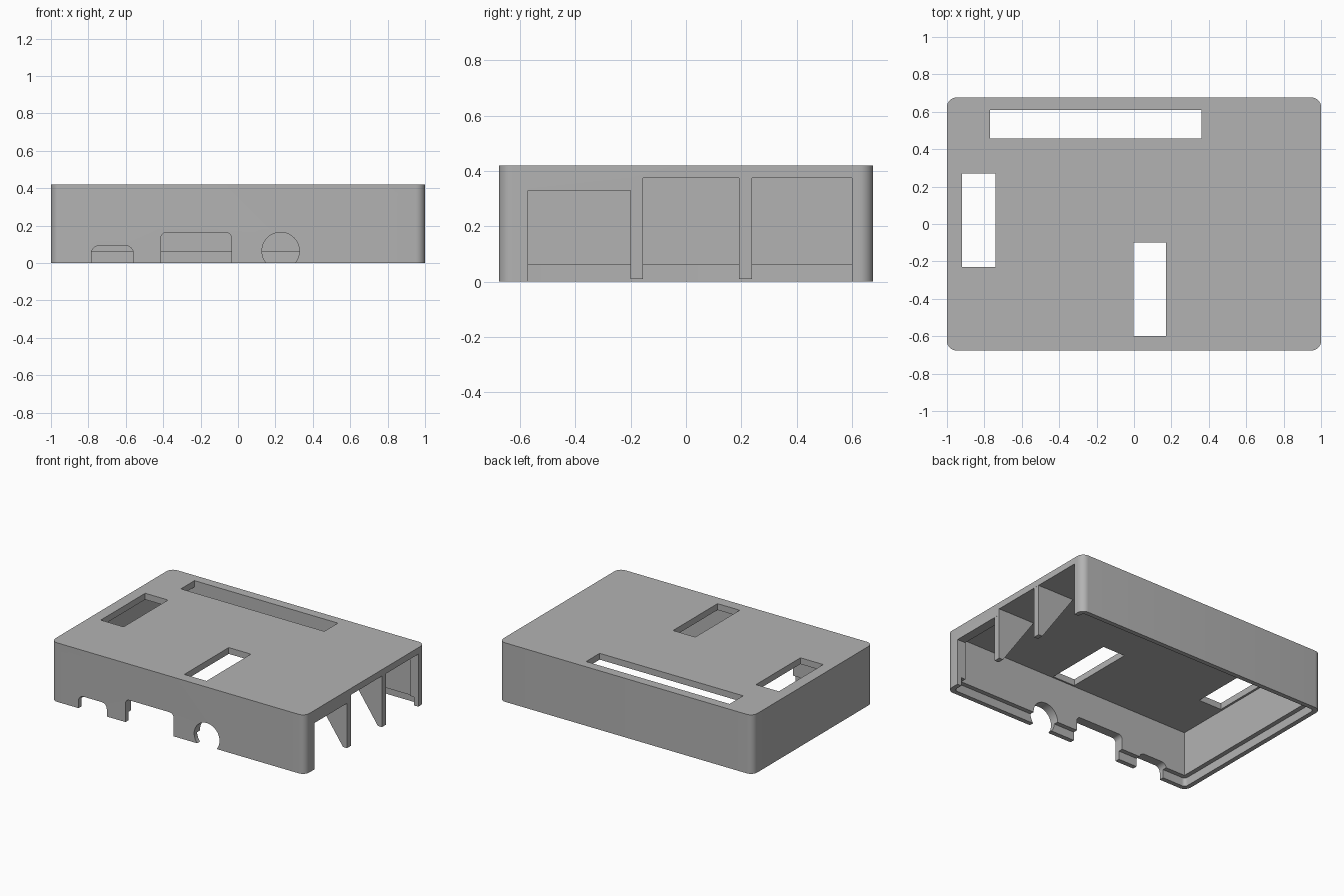
import bpy, bmesh
from mathutils import Matrix

old = bpy.data.objects.get("Cube")
if old:
    bpy.data.objects.remove(old, do_unlink=True)

grey = bpy.data.materials.new("plain grey")
grey.use_nodes = True
grey.diffuse_color = (0.45, 0.45, 0.45, 1)
grey.node_tree.nodes["Principled BSDF"].inputs["Base Color"].default_value = (0.45, 0.45, 0.45, 1)


def finish(name, bm):
    bmesh.ops.recalc_face_normals(bm, faces=bm.faces)
    mesh = bpy.data.meshes.new(name)
    bm.to_mesh(mesh)
    bm.free()
    mesh.materials.append(grey)
    obj = bpy.data.objects.new(name, mesh)
    bpy.context.collection.objects.link(obj)
    return obj


def box(name, x, y, z, axis=2, radius=0):
    """Box between limits; edges running along the axis may be rounded."""
    bm = bmesh.new()
    bmesh.ops.create_cube(bm, size=1)
    for v in bm.verts:
        v.co = [lim[0] if c < 0 else lim[1] for c, lim in zip(v.co, (x, y, z))]
    if radius:
        edges = [e for e in bm.edges
                 if abs((e.verts[0].co - e.verts[1].co).normalized()[axis]) > 0.9]
        bmesh.ops.bevel(bm, geom=edges, offset=radius, offset_type='OFFSET',
                        segments=8, profile=0.5, affect='EDGES')
    return finish(name, bm)


def round_port(x, z, radius):
    bm = bmesh.new()
    bmesh.ops.create_cone(bm, cap_ends=True, segments=48, radius1=radius, radius2=radius,
                          depth=0.3, matrix=Matrix.Translation((x, -0.65, z))
                          @ Matrix.Rotation(1.5707963, 4, 'X'))
    return finish("round_port_cutter", bm)


def fin(name, y0, y1):
    """Tapered rib hanging from the roof at the open end."""
    bm = bmesh.new()
    outline = [(0.999, 0.01), (0.967, 0.01), (0.71, 0.376), (0.71, 0.39), (0.999, 0.39)]
    face = bm.faces.new([bm.verts.new((x, y0, z)) for x, z in outline])
    ext = bmesh.ops.extrude_face_region(bm, geom=[face])
    for v in ext["geom"]:
        if isinstance(v, bmesh.types.BMVert):
            v.co.y = y1
    return finish(name, bm)


# Outer shell
L, W, H, ROOF = 1.0, 0.676, 0.42, 0.375
shell = box("case_shell", (-L, L), (-W, W), (0, H), 2, 0.05)

wall, lip = 0.065, 0.033
through = (0.3, 0.5)
front = (-0.8, -0.5)
cutters = [
    # Hollow inside and the stepped lip round the bottom rim
    box("cavity_cutter", (-L + wall, L - wall), (-W + wall, W - wall), (-0.1, ROOF)),
    box("lip_cutter", (-L + lip, L - lip), (-W + lip, W - lip), (-0.12, 0.06), 2, 0.025),
    # Openings in the end wall
    box("end_low_cutter", (0.9, 1.1), (-0.57, -0.157), (-0.14, 0.33)),
    box("end_high_cutter", (0.89, 1.1), (-0.16, 0.6), (-0.16, 0.374)),
    # Slots in the roof
    box("back_slot_cutter", (-0.77, 0.36), (0.457, 0.61), through),
    box("side_slot_cutter", (-0.92, -0.74), (-0.23, 0.27), through),
    box("front_slot_cutter", (-0.003, 0.172), (-0.6, -0.1), through),
    # Ports in the front wall
    box("small_port_cutter", (-0.783, -0.56), front, (-0.18, 0.092), 1, 0.04),
    box("wide_port_cutter", (-0.413, -0.035), front, (-0.18, 0.163), 1, 0.03),
    round_port(0.228, 0.064, 0.1),
]

for c in cutters:
    mod = shell.modifiers.new(c.name, 'BOOLEAN')
    mod.operation = 'DIFFERENCE'
    mod.solver = 'EXACT'
    mod.object = c
    c.hide_render = True

# Bake the cuts and drop the cutters
bpy.context.view_layer.update()
graph = bpy.context.evaluated_depsgraph_get()
baked = bpy.data.meshes.new_from_object(shell.evaluated_get(graph))
shell.modifiers.clear()
shell.data = baked
for c in cutters:
    bpy.data.objects.remove(c, do_unlink=True)
baked.materials.clear()
baked.materials.append(grey)
for p in baked.polygons:
    p.material_index = 0

# Ribs between the end openings
fin("front_rib", -0.2, -0.155)
fin("rear_rib", 0.192, 0.238)

# Smooth rounded corners, crisp edges elsewhere
bpy.ops.object.select_all(action='DESELECT')
shell.select_set(True)
bpy.context.view_layer.objects.active = shell
bpy.ops.object.shade_smooth_by_angle(angle=0.5)
